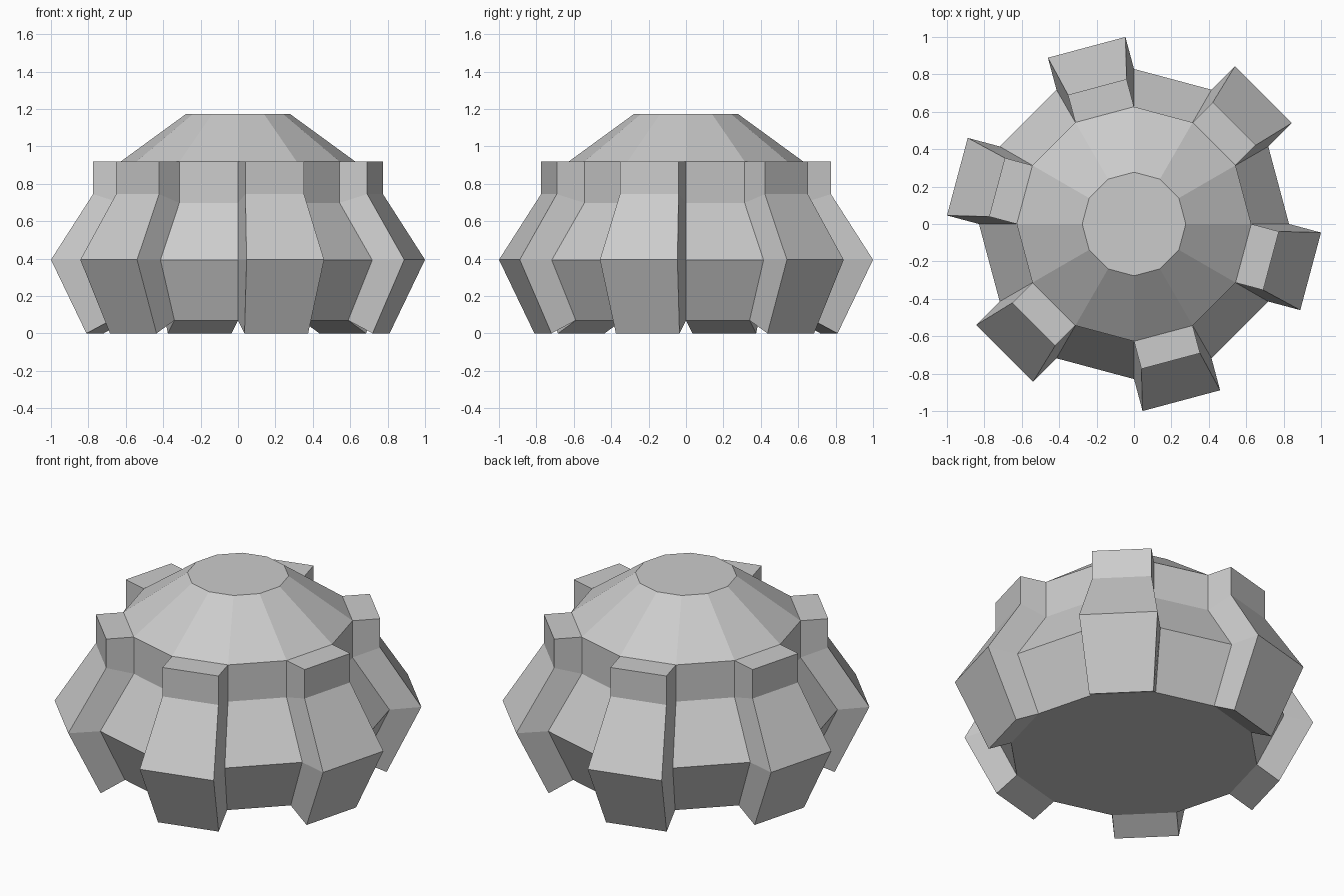
import bpy, bmesh
from math import sin, cos, radians

if "Cube" in bpy.data.objects:
    bpy.data.objects.remove(bpy.data.objects["Cube"])

SIDES = 12
# (radius, z) of the faceted body, bottom to top
BODY = [(0.68, 0.07), (0.829, 0.392), (0.627, 0.698), (0.627, 0.919), (0.277, 1.174)]
# (outward offset, z) of the raised pads, matching the first four body levels
PADS = [(0.135, 0.0), (0.177, 0.394), (0.153, 0.745), (0.153, 0.919)]


def corner(r, i, z):
    a = radians(360 / SIDES * i)
    return (r * cos(a), r * sin(a), z)


bm = bmesh.new()

# Body rings and caps
rings = [[bm.verts.new(corner(r, i, z)) for i in range(SIDES)] for r, z in BODY]
bm.faces.new(rings[0][::-1])
bm.faces.new(rings[-1])

for i in range(SIDES):
    j = (i + 1) % SIDES
    inner = [(ring[i], ring[j]) for ring in rings]
    # Dome panel
    bm.faces.new((*inner[3], inner[4][1], inner[4][0]))
    skin = inner[:4]
    if i % 2:
        # Every second panel is pushed outward as a pad
        mid = radians(360 / SIDES * (i + 0.5))
        skin = []
        for (a, b), (d, z) in zip(inner, PADS):
            skin.append([bm.verts.new((v.co.x + d * cos(mid), v.co.y + d * sin(mid), z))
                         for v in (a, b)])
        # Pad sides, underside and top
        for k in range(3):
            bm.faces.new((inner[k][0], skin[k][0], skin[k + 1][0], inner[k + 1][0]))
            bm.faces.new((skin[k][1], inner[k][1], inner[k + 1][1], skin[k + 1][1]))
        bm.faces.new((inner[0][0], inner[0][1], skin[0][1], skin[0][0]))
        bm.faces.new((skin[3][0], skin[3][1], inner[3][1], inner[3][0]))
    # Wall panels
    for lo, hi in zip(skin, skin[1:]):
        bm.faces.new((lo[0], lo[1], hi[1], hi[0]))

bmesh.ops.recalc_face_normals(bm, faces=bm.faces)
mesh = bpy.data.meshes.new("padded_dome_body")
bm.to_mesh(mesh)
bm.free()
bpy.context.collection.objects.link(bpy.data.objects.new("padded_dome_body", mesh))
